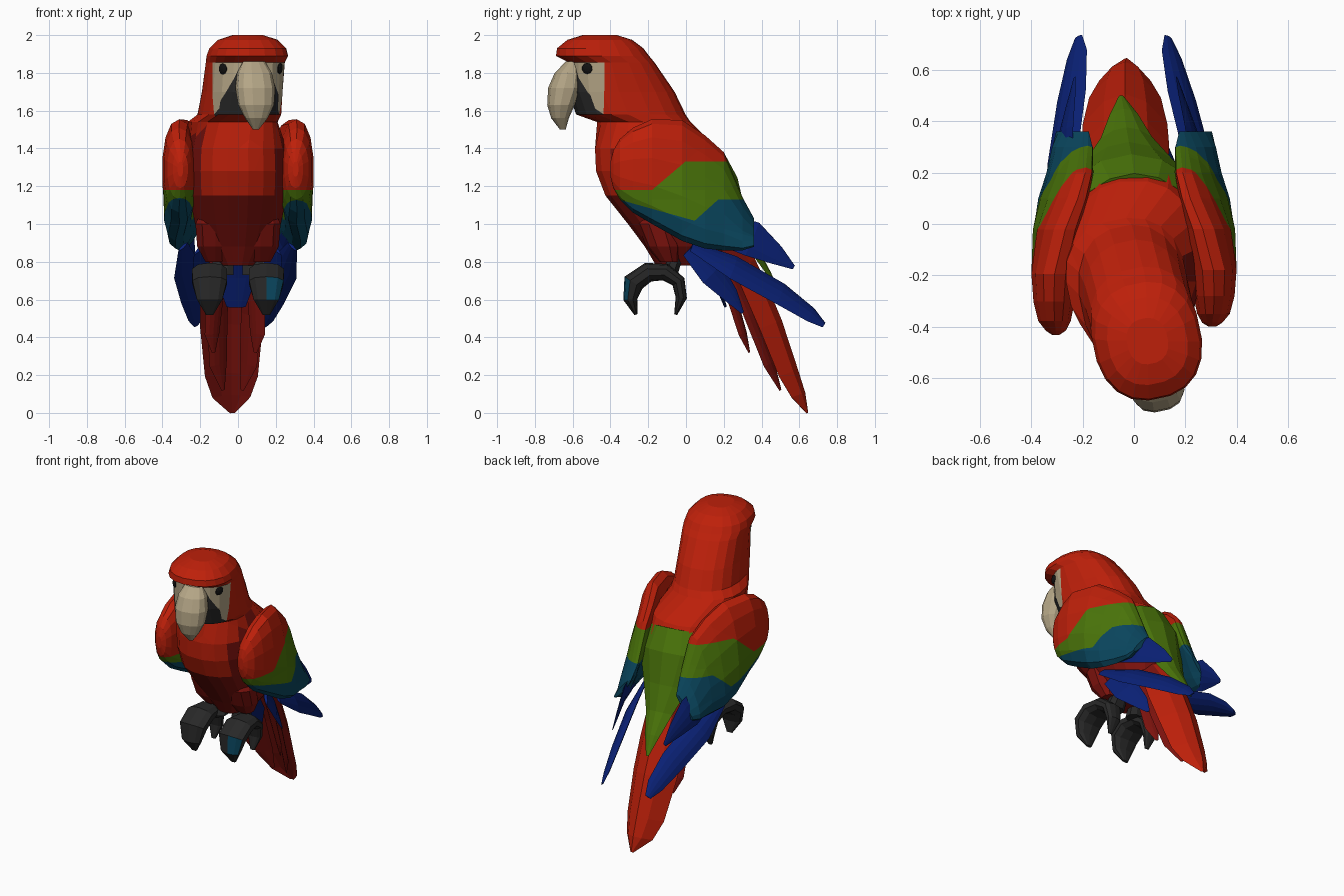
import bpy, bmesh, math
from mathutils import Vector, Matrix
from mathutils.bvhtree import BVHTree

if "Cube" in bpy.data.objects:
    bpy.data.objects.remove(bpy.data.objects["Cube"])


def material(name, *rgb):
    m = bpy.data.materials.new(name)
    m.use_nodes = True
    m.diffuse_color = (*rgb, 1)
    bsdf = m.node_tree.nodes["Principled BSDF"]
    bsdf.inputs["Base Color"].default_value = (*rgb, 1)
    bsdf.inputs["Roughness"].default_value = 0.9
    return m


RED = material("scarlet", 0.51, 0.014, 0.003)
DARK_RED = material("dark red", 0.2, 0.006, 0.004)
GREEN = material("leaf green", 0.07, 0.18, 0.003)
TEAL = material("teal", 0.003, 0.063, 0.115)
BLUE = material("deep blue", 0.003, 0.015, 0.18)
BONE = material("bone", 0.46, 0.38, 0.24)
GREY = material("charcoal", 0.021, 0.021, 0.021)
BLACK = material("eye black", 0.006, 0.006, 0.006)


def loft(name, rings, mats, rule=None, cuts=()):
    """Skin closed rings, cut along planes, then colour faces by a rule."""
    bm = bmesh.new()
    loops = [[bm.verts.new(p) for p in ring] for ring in rings]
    n = len(loops[0])
    for a, b in zip(loops, loops[1:]):
        for i in range(n):
            j = (i + 1) % n
            bm.faces.new((a[i], a[j], b[j], b[i]))
    bm.faces.new(loops[0])
    bm.faces.new(loops[-1])
    for co, no in cuts:
        geom = bm.verts[:] + bm.edges[:] + bm.faces[:]
        bmesh.ops.bisect_plane(bm, geom=geom, plane_co=co, plane_no=no)
    bmesh.ops.recalc_face_normals(bm, faces=bm.faces)
    bm.normal_update()
    if rule:
        for f in bm.faces:
            f.material_index = rule(f.calc_center_median(), f.normal)
    mesh = bpy.data.meshes.new(name)
    bm.to_mesh(mesh)
    bm.free()
    for m in mats:
        mesh.materials.append(m)
    obj = bpy.data.objects.new(name, mesh)
    bpy.context.collection.objects.link(obj)
    return obj


def oval(center, u, v, n=16, power=0.85):
    """Slightly squared ellipse spanned by half axes u and v."""
    pts = []
    for i in range(n):
        a = 2 * math.pi * (i + 0.5) / n
        c, s = math.cos(a), math.sin(a)
        pts.append(Vector(center) + Vector(u) * math.copysign(abs(c) ** power, c)
                   + Vector(v) * math.copysign(abs(s) ** power, s))
    return pts


def feather(name, path, widths, thick, side, mats, arch=0, rule=None):
    """Lens-shaped blade along a path; side is its width direction."""
    path = [Vector(p) for p in path]
    rings = []
    for i, (p, w) in enumerate(zip(path, widths)):
        t = (path[min(i + 1, len(path) - 1)] - path[max(i - 1, 0)]).normalized()
        s = Vector(side)
        s = (s - t * s.dot(t)).normalized()
        up = s.cross(t).normalized()
        k = w / max(widths)
        ring = []
        for sign, us in ((1, (-1, -.5, 0, .5, 1)), (-1, (.5, 0, -.5))):
            ring += [p + s * u * w + up * k * (sign * thick * (1 - u * u) - arch * u * u)
                     for u in us]
        rings.append(ring)
    return loft(name, rings, mats, rule)


# Head turn: everything above the neck is rotated toward the left
PIVOT = Vector((0.03, -0.4, 0))
SPIN = Matrix.Rotation(0.21, 3, 'Z')


def turn(p):
    return SPIN @ (Vector(p) - PIVOT) + PIVOT


def unturn(p):
    return SPIN.inverted() @ (Vector(p) - PIVOT) + PIVOT


def slice_ring(z, front, back, x, half, turned, n=20):
    ring = oval((x, (front + back) / 2, z), (half, 0, 0), (0, (back - front) / 2, 0), n)
    return [turn(p) for p in ring] if turned else ring


# Body and head: (height, front, back, centre x, half width)
body_slices = [
    (.78, -.16, .16, 0, .1), (.88, -.22, .24, 0, .18), (1.0, -.31, .27, 0, .23),
    (1.15, -.43, .26, 0, .26), (1.28, -.48, .235, 0, .265), (1.4, -.485, .17, 0, .26),
    (1.54, -.46, .03, .01, .235), (1.58, -.58, 0, .03, .215), (1.7, -.62, -.06, .035, .207),
    (1.855, -.62, -.17, .04, .206), (1.89, -.69, -.2, .04, .212), (1.93, -.685, -.23, .04, .2),
    (1.975, -.63, -.29, .04, .155), (2.0, -.55, -.37, .04, .08)]
FACE_Y, JAW_SLOPE, WEDGE = -.475, .7, .5


def body_rule(c, n):
    h = unturn(c)
    if h.y < FACE_Y and 1.56 < c.z < 1.856 and n.z > -.6:
        jaw = c.z < 1.585 + JAW_SLOPE * (-.48 - h.y)
        wedge = abs(h.x - .04) < .1 + WEDGE * (1.78 - c.z) and h.y < -.55
        return 3 if jaw or wedge else 2
    flank = 1.15 < c.z < 1.5 and c.y > -.41 and abs(c.x - .01) > .2 and c.y < -.1
    return 1 if c.z < 1.15 or flank else 0


forward = SPIN @ Vector((0, -1, 0))
UP = Vector((0, 0, 1))
body_cuts = [(turn((0, FACE_Y, 0)), forward),
             (turn((0, -.48, 1.585)), UP - forward * JAW_SLOPE)]
body_cuts += [(turn((.04 + s * .1, 0, 1.78)), SPIN @ Vector((s, 0, WEDGE))) for s in (1, -1)]
body = loft("body_and_head", [slice_ring(*s, s[0] > 1.5) for s in body_slices],
            [RED, DARK_RED, BONE, GREY], body_rule, body_cuts)

# Hooked upper beak
beak_slices = [(1.5, -.675, -.645, .04, .015), (1.56, -.72, -.63, .04, .06),
               (1.63, -.74, -.6, .04, .095), (1.72, -.735, -.56, .04, .105),
               (1.8, -.7, -.56, .04, .092), (1.86, -.64, -.58, .04, .06)]
loft("upper_beak", [slice_ring(*s, True, 12) for s in beak_slices], [BONE])

# Eyes: small domes resting on the face
surface = BVHTree.FromPolygons([v.co for v in body.data.vertices],
                               [p.vertices for p in body.data.polygons])
for side, sx in (("left", 1), ("right", -1)):
    hit, normal, _, _ = surface.find_nearest(turn((.04 + sx * .2, -.585, 1.82)))
    bpy.ops.mesh.primitive_uv_sphere_add(segments=10, ring_count=6, radius=.03, location=hit)
    eye = bpy.context.object
    eye.name = side + "_eye"
    eye.rotation_euler = normal.to_track_quat('Z', 'Y').to_euler()
    eye.scale.z = .4
    eye.data.materials.append(BLACK)

# Folded wings: (y, centre x, half thickness, top, bottom)
wing_slices = [(-.4, .305, .015, 1.33, 1.25), (-.385, .305, .04, 1.39, 1.19),
               (-.35, .31, .065, 1.45, 1.13), (-.28, .312, .082, 1.51, 1.06),
               (-.18, .31, .092, 1.555, 1.0), (-.02, .3, .088, 1.55, .91),
               (.1, .275, .077, 1.47, .87), (.2, .25, .065, 1.38, .86),
               (.3, .24, .05, 1.14, .86), (.36, .24, .02, 1.03, .88)]


def wing_rule(c, n):
    if c.z > 1.18 + min(max(.85 * (c.y + .18), 0), .15):
        return 0
    return 1 if c.z > max(1.03 - .28 * c.y, min(1.13, .976 + .9 * c.y)) else 2


# Colour band edges: two level lines and a step, then a dip and a step
wing_cuts = [((0, 0, 1.18), UP), ((0, 0, 1.33), UP), ((0, -.18, 1.18), (0, -.85, 1)),
             ((0, 0, 1.03), (0, .28, 1)), ((0, 0, 1.13), UP), ((0, 0, .976), (0, -.9, 1))]


def place(s, pts):
    """Mirror to a side; the rear drifts slightly to the right."""
    return [(s * x - .04 * max(y, 0) / .7, y, z) for x, y, z in pts]


for side, s in (("left", 1), ("right", -1)):
    reach = 1 if s > 0 else 1.08
    rings = []
    for y, x, h, top, low in wing_slices:
        lean = min(max(.2 * (y + .18), 0), .06)
        rings.append(oval((s * x, y * reach if y < 0 else y, (top + low) / 2),
                          (s * h, 0, 0), (-s * lean, 0, (top - low) / 2), 14, .9))
    loft(side + "_wing", rings, [RED, GREEN, TEAL], wing_rule, wing_cuts)
    # Flight feathers
    feather(side + "_upper_flight_feather",
            place(s, [(.26, .2, .97), (.25, .35, .92), (.22, .48, .835), (.2, .57, .77)]),
            (.09, .1, .055, .012), .015, (s * -.4, .5, 1), [BLUE])
    feather(side + "_long_flight_feather",
            place(s, [(.29, .03, .88), (.265, .25, .77), (.215, .5, .63), (.185, .66, .52),
                      (.175, .73, .465)]),
            (.035, .085, .08, .055, .02), .02, (s * -.9, .3, .9), [BLUE])
    feather(side + "_inner_flight_feather",
            place(s, [(.2, .02, .87), (.19, .14, .74), (.16, .24, .62), (.15, .3, .53)]),
            (.06, .085, .05, .01), .015, (s * -.5, .5, .6), [BLUE])
    # Short outer tail feathers
    feather(side + "_short_tail_feather",
            place(s, [(.09, .15, .88), (.11, .24, .62), (.12, .3, .42), (.11, .335, .32)]),
            (.05, .055, .045, .01), .015, (1, s * -.6, 0), [DARK_RED])
    feather(side + "_middle_tail_feather",
            place(s, [(.06, .2, .85), (.09, .34, .52), (.08, .44, .26), (.05, .5, .12)]),
            (.05, .065, .055, .01), .015, (1, s * -.7, 0), [DARK_RED])
    # Thighs and ankles
    thigh = [(-.14, 1.1, .06), (-.16, 1.0, .11), (-.12, .88, .1), (-.09, .8, .055)]
    loft(side + "_thigh", [oval((s * .12, y, z), (r, 0, 0), (0, r * .9, 0), 10)
                           for y, z, r in thigh], [DARK_RED])
    loft(side + "_ankle", [oval((s * x, y, z), (r, 0, 0), (0, r * .7, 0), 8)
                           for x, y, z, r in ((.07, -.04, .86, .05), (.09, -.09, .73, .07))],
         [GREY])
    # Gripping feet: (y, z, half width, half thickness)
    claw = [(-.265, .52, .02, .008), (-.295, .6, .07, .037), (-.278, .69, .095, .057),
            (-.2, .745, .097, .052), (-.11, .745, .08, .045), (-.04, .695, .065, .037),
            (-.025, .61, .05, .03), (-.055, .52, .015, .008)]
    rings = []
    for i, (y, z, w, t) in enumerate(claw):
        a, b = claw[max(i - 1, 0)], claw[min(i + 1, len(claw) - 1)]
        across = Vector((0, -(b[1] - a[1]), b[0] - a[0])).normalized()
        rings.append(oval((s * .15, y, z), (w, 0, 0), across * t, 10))
    loft(side + "_foot", rings, [GREY, TEAL],
         lambda c, n: int(c.x > .16 and c.y < -.25 and n.y < -.1 and .6 < c.z < .74))

# Blue covert under the tail root
feather("under_tail_covert", [(-.01, .08, .86), (-.01, .15, .72), (-.01, .21, .56)],
        (.1, .11, .05), .015, (1, 0, 0), [BLUE])

# Green mantle tapering over the tail
feather("green_mantle",
        [(0, .165, 1.37), (-.01, .23, 1.23), (-.02, .29, 1.03), (-.03, .36, .87),
         (-.04, .44, .74), (-.05, .5, .62)],
        (.19, .24, .17, .1, .055, .01), .045, (1, 0, 0), [GREEN], arch=.06)


# Long central tail, ridged along the middle, dark underneath and at the root sides
def tail_rule(c, n):
    return int(n.y < -.2 or (c.z > .72 and abs(c.x + .03) > .09))


feather("central_tail",
        [(-.02, .2, 1.0), (-.03, .34, .8), (-.033, .4, .67), (-.035, .48, .48),
         (-.035, .57, .22), (-.035, .615, .1), (-.03, .645, 0)],
        (.15, .165, .17, .165, .14, .1, .012), .03, (1, 0, 0), [RED, DARK_RED], arch=.1,
        rule=tail_rule)
